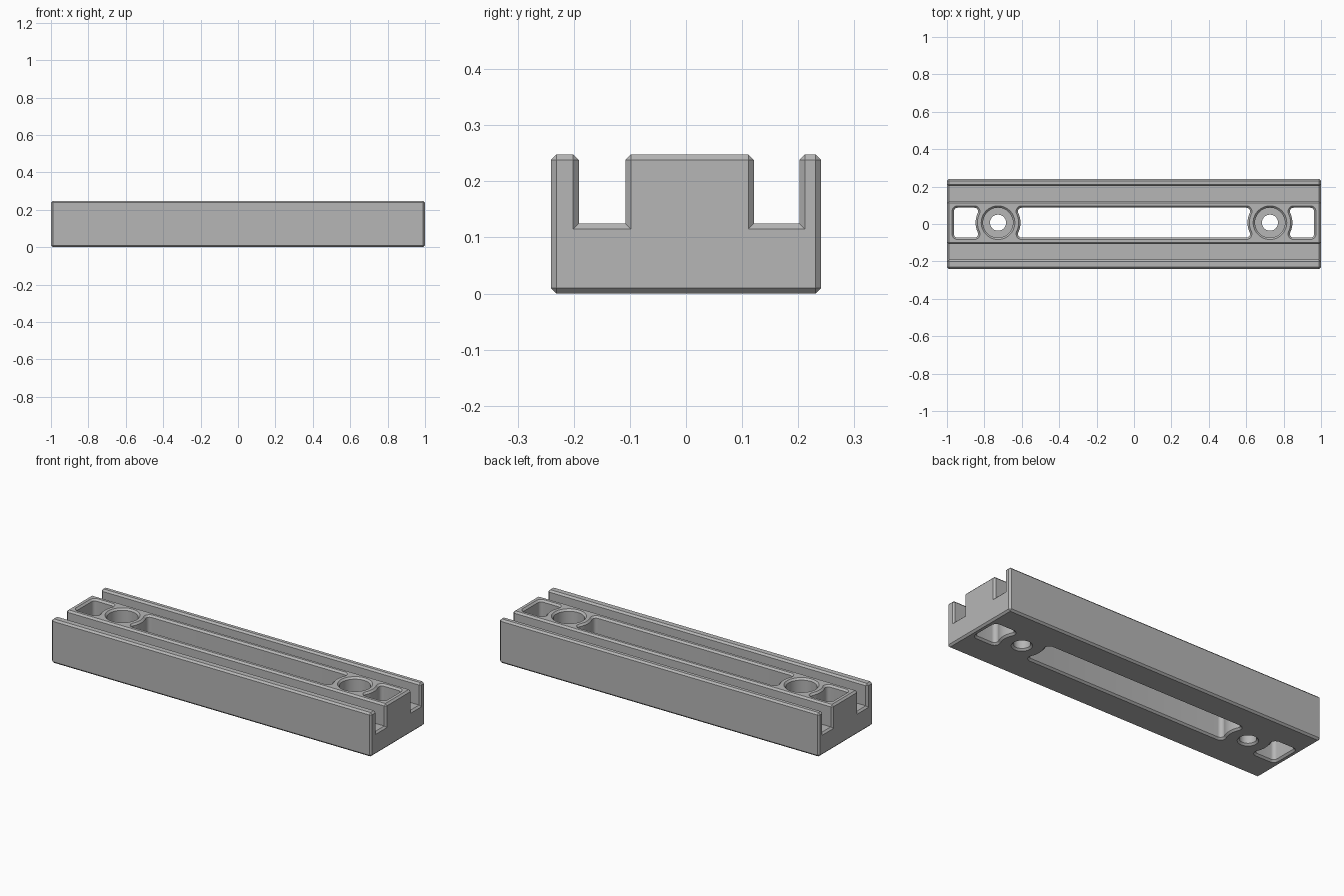
import bpy, bmesh, math

if "Cube" in bpy.data.objects:
    bpy.data.objects.remove(bpy.data.objects["Cube"])

CH = 0.01            # chamfer width
H = 0.248            # total height
YC = 0.007           # centre line of rib and holes
HX = 0.727           # hole distance from middle
HALF, R_HOLE, R_COR = 0.08, 0.12, 0.02   # pocket half width, wall radius round hole, corner radius

grey = bpy.data.materials.new("grey plastic")
grey.diffuse_color = (0.47, 0.47, 0.47, 1)
grey.use_nodes = True
grey.node_tree.nodes["Principled BSDF"].inputs["Base Color"].default_value = grey.diffuse_color


def make_object(name, bm):
    bmesh.ops.recalc_face_normals(bm, faces=bm.faces)
    me = bpy.data.meshes.new(name)
    bm.to_mesh(me)
    bm.free()
    me.materials.append(grey)
    ob = bpy.data.objects.new(name, me)
    bpy.context.collection.objects.link(ob)
    return ob


def arc(cx, cy, r, a0, a1, n=8):
    return [(cx + r * math.cos(a0 + (a1 - a0) * i / n),
             cy + r * math.sin(a0 + (a1 - a0) * i / n)) for i in range(n + 1)]


def hole_side(d):
    """Pocket end that wraps round a hole at the origin, pocket lying on +x."""
    r = R_COR + d
    cy = HALF - R_COR
    cx = math.sqrt((R_HOLE + R_COR) ** 2 - cy ** 2)
    t = math.atan2(cy, cx)
    return (arc(cx, cy, r, math.pi / 2, math.pi + t)
            + arc(0, 0, R_HOLE - d, t, -t, 16)[1:-1]
            + arc(cx, -cy, r, math.pi - t, 1.5 * math.pi))


def end_pocket(d, s):
    far, cy, r = 0.963 - HX - R_COR, HALF - R_COR, R_COR + d
    pts = (hole_side(d) + arc(far, -cy, r, -math.pi / 2, 0)
           + arc(far, cy, r, 0, math.pi / 2))
    return [(s * (HX + x), YC + y) for x, y in pts]


def long_slot(d):
    left = [(x - HX, y) for x, y in hole_side(d)]
    return [(x, YC + y) for x, y in left + [(-x, -y) for x, y in left]]


def circle(x, r):
    return arc(x, YC, r, 0, 2 * math.pi, 48)[:-1]


def loft(name, rings):
    """Closed solid through a stack of (outline, z) rings."""
    bm = bmesh.new()
    loops = [[bm.verts.new((x, y, z)) for x, y in pts] for pts, z in rings]
    for a, b in zip(loops, loops[1:]):
        for i in range(len(a)):
            j = (i + 1) % len(a)
            bm.faces.new((a[i], a[j], b[j], b[i]))
    bm.faces.new(loops[0])
    bm.faces.new(loops[-1])
    return make_object(name, bm)


def through_cutter(name, outline):
    e = 0.004   # overshoot past top and bottom
    return loft(name, [(outline(CH + e), -e), (outline(0), CH),
                       (outline(0), H - CH), (outline(CH + e), H + e)])


# Rail body: grooved profile extruded along x, convex edges chamfered
FLOOR = 0.125
profile = [(-0.241, 0), (0.241, 0), (0.241, H), (0.202, H), (0.202, FLOOR), (0.121, FLOOR),
           (0.121, H), (-0.108, H), (-0.108, FLOOR), (-0.191, FLOOR), (-0.191, H), (-0.241, H)]
bm = bmesh.new()
base = bm.faces.new([bm.verts.new((-1, y, z)) for y, z in profile])
ext = bmesh.ops.extrude_face_region(bm, geom=[base], use_keep_orig=True)
bmesh.ops.translate(bm, vec=(2, 0, 0),
                    verts=[v for v in ext["geom"] if isinstance(v, bmesh.types.BMVert)])
bmesh.ops.recalc_face_normals(bm, faces=bm.faces)
convex = [e for e in bm.edges
          if not (all(abs(v.co.z - FLOOR) < 1e-4 for v in e.verts)
                  and abs(e.verts[0].co.x - e.verts[1].co.x) > 1)]
bmesh.ops.bevel(bm, geom=convex, offset=CH, offset_type='OFFSET', segments=1,
                affect='EDGES', clamp_overlap=False)
body = make_object("rail_body", bm)

# Cutters: middle slot, end pockets and counterbored screw holes
cutters = [through_cutter("slot_cutter", long_slot)]
for s in (-1, 1):
    cutters.append(through_cutter("pocket_cutter", lambda d: end_pocket(d, s)))
    radii = [(0.057, -0.004), (0.043, CH), (0.043, 0.12), (0.08, 0.12),
             (0.08, H - CH), (0.094, H + 0.004)]
    cutters.append(loft("screw_cutter", [(circle(s * HX, r), z) for r, z in radii]))

bpy.context.view_layer.objects.active = body
body.select_set(True)
for c in cutters:
    m = body.modifiers.new("cut", 'BOOLEAN')
    m.operation, m.solver, m.object = 'DIFFERENCE', 'EXACT', c
    bpy.ops.object.modifier_apply(modifier=m.name)
    bpy.data.objects.remove(c)

bpy.ops.object.shade_smooth_by_angle(angle=math.radians(30))
